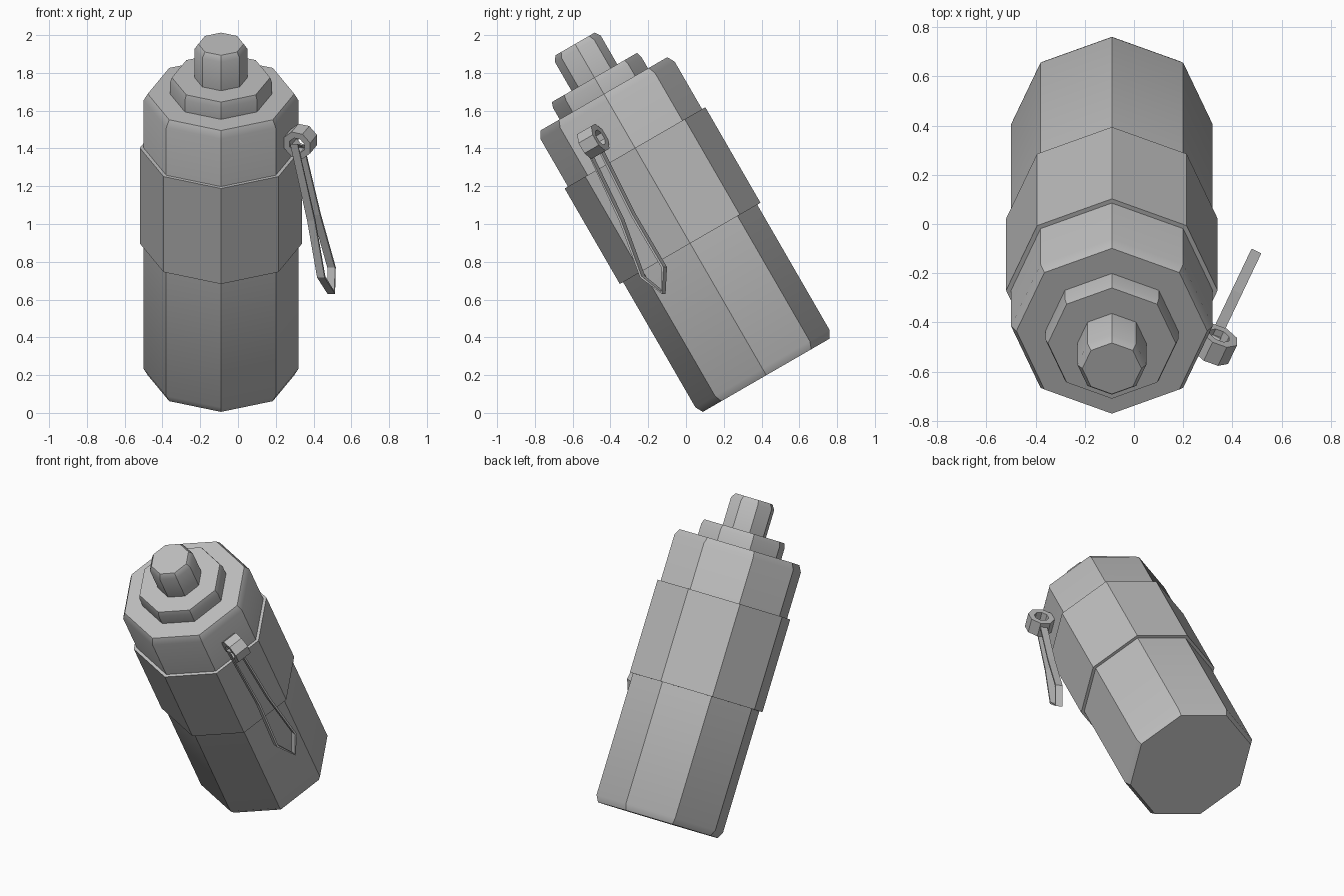
import bpy, bmesh
from math import sin, cos, pi, radians
from mathutils import Matrix, Vector

default = bpy.data.objects.get("Cube")
if default:
    bpy.data.objects.remove(default, do_unlink=True)

grey = bpy.data.materials.new("plain grey")
grey.use_nodes = True
colour = (0.5, 0.5, 0.5, 1)
grey.diffuse_color = colour
grey.node_tree.nodes["Principled BSDF"].inputs["Base Color"].default_value = colour

# Frame of the leaning can: local z runs up its axis
CAN = Matrix.Translation((-0.09, 0.405, 0.234)) @ Matrix.Rotation(radians(30), 4, "X")


def finish(name, bm, matrix, smooth=False):
    bmesh.ops.recalc_face_normals(bm, faces=bm.faces)
    mesh = bpy.data.meshes.new(name)
    bm.to_mesh(mesh)
    bm.free()
    mesh.materials.append(grey)
    obj = bpy.data.objects.new(name, mesh)
    bpy.context.collection.objects.link(obj)
    obj.matrix_world = matrix
    if smooth:
        bpy.ops.object.select_all(action="DESELECT")
        obj.select_set(True)
        bpy.context.view_layer.objects.active = obj
        bpy.ops.object.shade_smooth_by_angle(angle=radians(35))
    return obj


def turned(name, profile, matrix, closed=False, phase=0.0, smooth=False):
    """Eight-sided turning of (radius, height) pairs, capped or closed on itself."""
    bm = bmesh.new()
    rings = [[bm.verts.new((r * cos(k * pi / 4 + phase), r * sin(k * pi / 4 + phase), h))
              for k in range(8)] for r, h in profile]
    pairs = list(zip(rings, rings[1:]))
    if closed:
        pairs.append((rings[-1], rings[0]))
    else:
        bm.faces.new(rings[0])
        bm.faces.new(rings[-1])
    for low, high in pairs:
        for k in range(8):
            j = (k + 1) % 8
            bm.faces.new((low[k], low[j], high[j], high[k]))
    return finish(name, bm, matrix, smooth)


# Can: bevelled body, middle band, collar and push button
turned("body", [(0.388, -0.04), (0.41, 0), (0.41, 1.64), (0.388, 1.68)], CAN, smooth=True)
turned("middle_band", [(0.43, 0.766), (0.43, 1.35)], CAN)
turned("collar", [(0.27, 1.67), (0.27, 1.75), (0.26, 1.78)], CAN, smooth=True)
turned("button", [(0.14, 1.77), (0.14, 1.955), (0.12, 1.985)], CAN, smooth=True)

# Strap eyelet standing on one side facet, its hole running around the can
facing = Matrix.Rotation(-pi / 8, 4, "Z")
eyelet_frame = (CAN @ facing @ Matrix.Translation((0.455, 0, 1.49))
                @ Matrix.Rotation(-pi / 2, 4, "X"))
turned("eyelet", [(0.082, -0.047), (0.082, 0.047), (0.045, 0.047), (0.045, -0.047)],
       eyelet_frame, closed=True, phase=pi / 8)

# Strap: flat ribbon loop hanging from the eyelet, as (y, z) points
loop = [(-0.53, 1.42), (-0.34, 1.02), (-0.23, 0.72), (-0.12, 0.635),
        (-0.115, 0.77), (-0.28, 1.05), (-0.46, 1.41)]
half_width = Vector((0.9, -0.43, 0)) * 0.022
bm = bmesh.new()
rows = []
for y, z in loop:
    centre = Vector((0.337 + 0.477 * (y + 0.447), y, z))
    rows.append([bm.verts.new(centre + half_width * s) for s in (-1, 1)])
for a, b in zip(rows, rows[1:] + rows[:1]):
    bm.faces.new((a[0], a[1], b[1], b[0]))
strap = finish("strap", bm, Matrix.Identity(4))
thick = strap.modifiers.new("thickness", "SOLIDIFY")
thick.thickness = 0.012
thick.offset = 0
